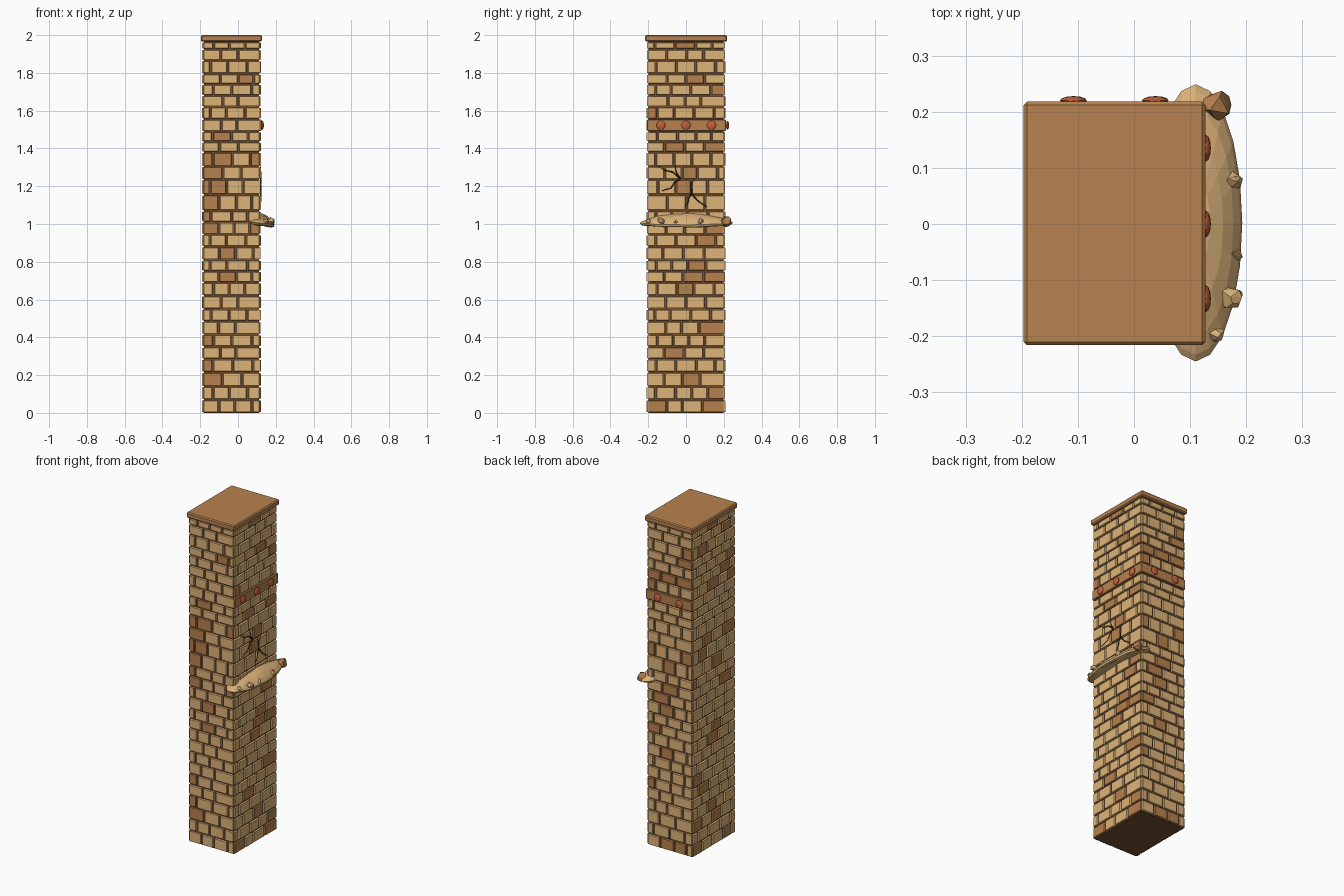
import bpy, bmesh, math, random
from mathutils import Matrix, Vector

random.seed(4)
cube = bpy.data.objects.get("Cube")
if cube:
    bpy.data.objects.remove(cube, do_unlink=True)


def material(name, *rgb):
    m = bpy.data.materials.new(name)
    m.use_nodes = True
    m.diffuse_color = (*rgb, 1)
    m.node_tree.nodes["Principled BSDF"].inputs["Base Color"].default_value = (*rgb, 1)
    return m


TAN = material("tan_brick", 0.73, 0.455, 0.19)
BROWN = material("brown_brick", 0.47, 0.22, 0.077)
MORTAR = material("dark_mortar", 0.18, 0.083, 0.03)
WOOD = material("cap_brown", 0.48, 0.225, 0.078)
RUST = material("rust_red", 0.56, 0.12, 0.038)
CRACK = material("crack_black", 0.045, 0.017, 0.008)
SAND = material("sandy_stone", 0.7, 0.44, 0.19)

CX, HX, HY = -0.035, 0.155, 0.207      # pillar centre and half sizes
RELIEF = 0.009                         # how far bricks stand out


def finish(name, bm, *mats):
    mesh = bpy.data.meshes.new(name)
    bmesh.ops.recalc_face_normals(bm, faces=bm.faces)
    bm.to_mesh(mesh)
    bm.free()
    for m in mats:
        mesh.materials.append(m)
    ob = bpy.data.objects.new(name, mesh)
    bpy.context.collection.objects.link(ob)
    return ob


def box(name, lo, hi, mat, bevel):
    lo, hi = Vector(lo), Vector(hi)
    bm = bmesh.new()
    bmesh.ops.create_cube(bm, size=1, matrix=Matrix.Translation((lo + hi) / 2)
                          @ Matrix.Diagonal((*(hi - lo), 1)))
    bmesh.ops.bevel(bm, geom=bm.edges[:], offset=bevel, segments=1, affect='EDGES')
    return finish(name, bm, mat)


# Mortar core, cap
box("mortar_core", (CX - HX + RELIEF, -HY + RELIEF, 0),
    (CX + HX - RELIEF, HY - RELIEF, 1.97), MORTAR, 0.001)
box("top_cap", (-0.197, -0.216, 1.966), (0.127, 0.218, 2), WOOD, 0.006)

# Brick courses: course heights in hundredths, bottom to top
heights = [7, 7, 7.5, 7, 6.5, 6.5, 7, 6.5, 7, 7, 6, 6, 7, 6.5, 6.5, 6, 8.5, 8, 7,
           7.5, 5.5, 5.5, 6.5, 6.5, 6, 6, 5.5, 7, 6, 4]
BAND_ROW = 22
SPOT = {"L": -0.75, "l": -0.35, "M": 0, "r": 0.35, "R": 0.75}
# Brown bricks per course, by place along the wall
front_brown = "- - L L - L - - - - M - M - LR L L Ll L LMR - M - - - - R - - -".split()
side_brown = "LR R r - l - R - - M MR r - R R - - M M - lR - - L - R r - - M".split()


def brick(bm, turn, u0, u1, z0, z1, depth, brown):
    """Bevelled block on one wall; u runs along the wall."""
    size = Vector((u1 - u0, 0.014, z1 - z0))
    centre = Vector(((u0 + u1) / 2, -depth + size.y / 2, (z0 + z1) / 2))
    new = bmesh.ops.create_cube(bm, size=1)["verts"]
    for v in new:
        edge = 0.003 if v.co.y < 0 else 0
        v.co = Vector((v.co.x * (size.x - 2 * edge), v.co.y * size.y,
                       v.co.z * (size.z - 2 * edge))) + centre
        v.co = turn @ v.co
    for v in new:
        for f in v.link_faces:
            f.material_index = int(brown)


def brick_wall(name, quarter, half, depth, pattern, banded):
    turn = Matrix.Translation((CX, 0, 0)) @ Matrix.Rotation(quarter * math.pi / 2, 4, 'Z')
    bm = bmesh.new()
    z = 0
    for row, h in enumerate(heights):
        top = min(z + h / 100, 1.966)
        if not (banded and row == BAND_ROW):
            end = half - 0.002
            cuts = [-end]
            step = random.uniform(0.04, 0.06) if row % 2 else random.uniform(0.08, 0.11)
            while cuts[-1] + step < end - 0.035:
                cuts.append(cuts[-1] + step)
                step = random.uniform(0.08, 0.11)
            cuts.append(end)
            for a, b in zip(cuts, cuts[1:]):
                if pattern:
                    brown = any(a <= SPOT[c] * half < b for c in pattern[row] if c in SPOT)
                else:
                    brown = random.random() < 0.15
                brick(bm, turn, a + 0.004, b - 0.004, z + 0.003, top - 0.003,
                      depth + random.uniform(-0.001, 0.001), brown)
        z = top
    finish(name, bm, TAN, BROWN)


brick_wall("front_bricks", 0, HX, HY, front_brown, False)
brick_wall("left_bricks", 1, HY, HX, side_brown, True)
brick_wall("back_bricks", 2, HX, HY, None, True)
brick_wall("right_bricks", 3, HY, HX, None, False)

# Metal band on two walls
box("left_band", (0.1, -0.206, 1.493), (0.124, 0.211, 1.553), WOOD, 0.003)
box("back_band", (-0.188, 0.19, 1.493), (0.124, 0.211, 1.553), WOOD, 0.003)


# Flattened rivets
def rivet(name, loc, scale):
    bm = bmesh.new()
    bmesh.ops.create_uvsphere(bm, u_segments=12, v_segments=8, radius=1,
                              matrix=Matrix.Translation(loc) @ Matrix.Diagonal((*scale, 1)))
    finish(name, bm, RUST)


for i, y in enumerate((-0.133, 0, 0.135)):
    rivet(f"left_rivet_{i}", (0.128, y, 1.523), (0.009, 0.024, 0.024))
for i, x in enumerate((-0.108, 0.038)):
    rivet(f"back_rivet_{i}", (x, 0.22, 1.523), (0.024, 0.008, 0.024))

# Branching crack: tapered strokes lying on the wall
strokes = [
    [(-0.15, 1.31), (-0.115, 1.285), (-0.07, 1.275), (-0.03, 1.24)],
    [(-0.06, 1.31), (-0.05, 1.27), (-0.03, 1.24)],
    [(-0.13, 1.175), (-0.08, 1.19), (-0.06, 1.22), (-0.03, 1.24)],
    [(0.11, 1.09), (0.08, 1.11), (0.06, 1.125), (0.03, 1.16)],
    [(-0.01, 1.09), (0.01, 1.11), (0.015, 1.14), (0.03, 1.16)],
    [(0.045, 1.235), (0.025, 1.21), (0.03, 1.16)],
]
curve = bpy.data.curves.new("wall_crack", 'CURVE')
curve.dimensions = '3D'
curve.bevel_depth = 0.004
curve.bevel_resolution = 0
curve.materials.append(CRACK)
for pts in strokes:
    line = curve.splines.new('POLY')
    line.points.add(len(pts) - 1)
    for i, (p, (y, z)) in enumerate(zip(line.points, pts)):
        p.co = (0.12, y, z, 1)
        p.radius = 0.5 + 0.5 * i / (len(pts) - 1)
bpy.context.collection.objects.link(bpy.data.objects.new("wall_crack", curve))

# Stone ledge: faceted peaked dome, sloping outward, with a hollow underside
bm = bmesh.new()
bmesh.ops.create_uvsphere(bm, u_segments=20, v_segments=10, radius=1)
for v in bm.verts:
    x, y, z = v.co
    rise = 0.052 * z ** 1.5 if z > 0 else 0.04 * z * (1 - z * z)
    v.co = (0.11 + 0.083 * x, 0.002 + 0.247 * y,
            1.006 - 0.01 * x + rise + 0.002 * math.sin(9 * y + 4 * x))
finish("stone_ledge", bm, SAND)


# Loose rocks stuck to the ledge
def rock(name, loc, r, mat):
    bm = bmesh.new()
    bmesh.ops.create_icosphere(bm, subdivisions=2, radius=r)
    bmesh.ops.delete(bm, geom=random.sample(bm.verts[:], 26), context='VERTS')
    hull = bmesh.ops.convex_hull(bm, input=bm.verts[:])
    bmesh.ops.delete(bm, geom=hull["geom_interior"] + hull["geom_unused"], context='VERTS')
    bmesh.ops.translate(bm, vec=loc, verts=bm.verts[:])
    finish(name, bm, mat)


rock("corner_rock", (0.148, 0.212, 1.014), 0.03, WOOD)
for i, (x, y, r) in enumerate([(0.176, 0.075, 0.019), (0.181, -0.055, 0.013),
                               (0.172, -0.13, 0.023), (0.147, -0.195, 0.015)]):
    rock(f"ledge_rock_{i}", (x, y, 1.014), r, SAND)
